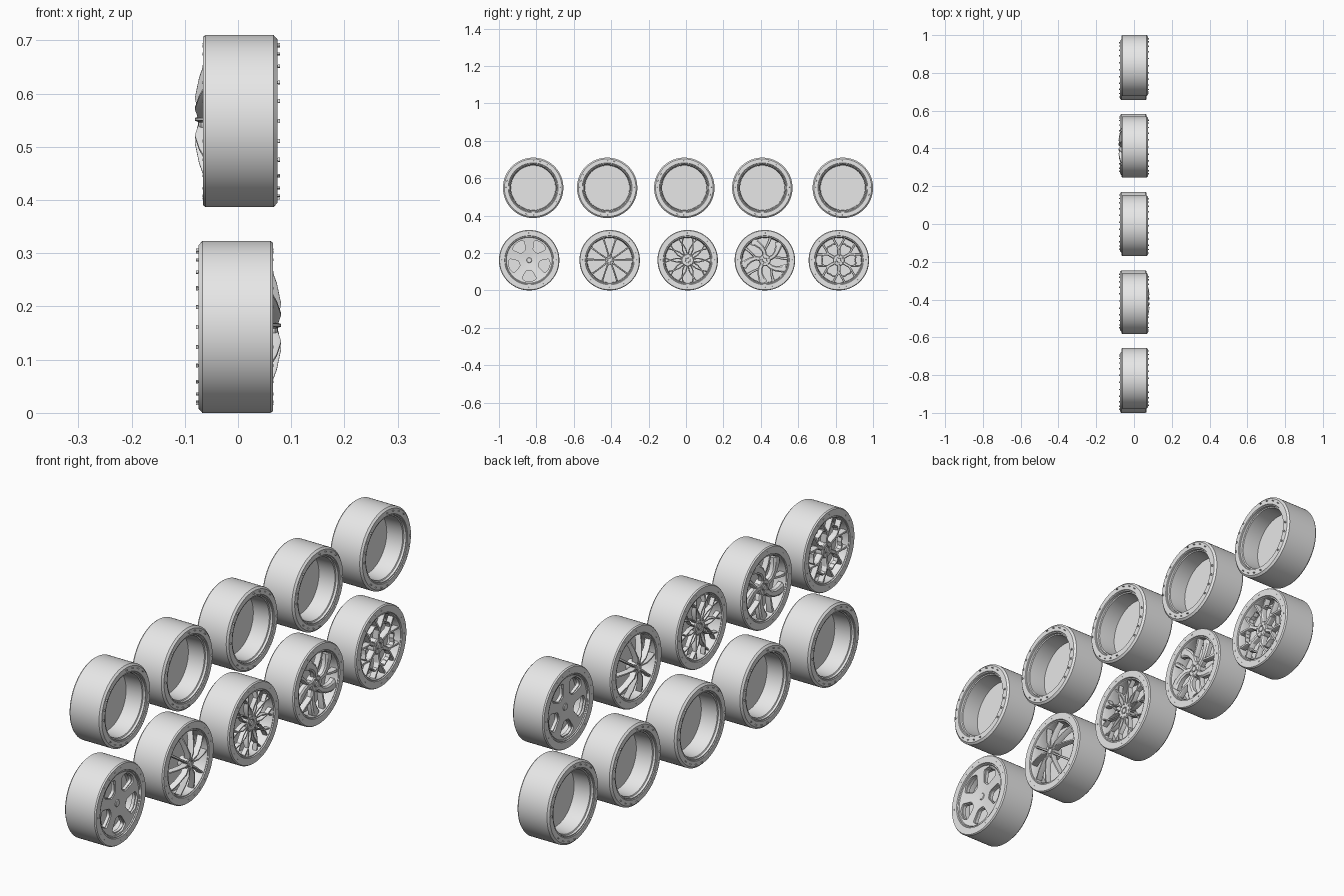
import bpy, bmesh, math
from math import sin, cos, radians, pi

if "Cube" in bpy.data.objects:
    bpy.data.objects.remove(bpy.data.objects["Cube"])

SEG = 96
LOW_Z, HIGH_Z = 0.1615, 0.5485

grey = bpy.data.materials.new("light_grey")
grey.use_nodes = True
grey.diffuse_color = (0.8, 0.8, 0.8, 1)
grey.node_tree.nodes["Principled BSDF"].inputs["Base Color"].default_value = (0.8, 0.8, 0.8, 1)


def polar(x, r, deg):
    """Point at radius r in the wheel plane; the axle runs along x."""
    return (x, r * cos(radians(deg)), r * sin(radians(deg)))


def lathe(bm, profile, closed=False):
    """Revolve (x, radius) points round the axle."""
    rings = [[bm.verts.new(polar(x, r, 360 * i / SEG)) for i in range(SEG)] for x, r in profile]
    pairs = list(zip(rings, rings[1:]))
    if closed:
        pairs.append((rings[-1], rings[0]))
    for a, b in pairs:
        for i in range(SEG):
            j = (i + 1) % SEG
            bm.faces.new((a[i], a[j], b[j], b[i]))
    if not closed:
        bm.faces.new(rings[0])
        bm.faces.new(rings[-1])


def bar(bm, path, depth=0.022, turn=0):
    """Chamfered spoke through (radius, angle, half width, front x) points."""
    pts = [polar(x, r, a + turn) for r, a, w, x in path]
    rings = []
    for i, (p, (r, a, w, x)) in enumerate(zip(pts, path)):
        p0, p1 = pts[max(i - 1, 0)], pts[min(i + 1, len(pts) - 1)]
        ty, tz = p1[1] - p0[1], p1[2] - p0[2]
        length = math.hypot(ty, tz)
        ny, nz = -tz / length, ty / length
        section = [(-.6, 0), (.6, 0), (1, -.005), (1, -depth), (-1, -depth), (-1, -.005)]
        rings.append([bm.verts.new((x + dx, p[1] + ny * s * w, p[2] + nz * s * w)) for s, dx in section])
    for a, b in zip(rings, rings[1:]):
        for i in range(6):
            j = (i + 1) % 6
            bm.faces.new((a[i], a[j], b[j], b[i]))
    bm.faces.new(rings[0])
    bm.faces.new(rings[-1])


def bolts(bm, count, radius, x, size=0.0035):
    for k in range(count):
        c = polar(x, radius, 360 * (k + .5) / count)
        bar(bm, [(radius - size, 360 * (k + .5) / count, size, x),
                 (radius + size, 360 * (k + .5) / count, size, x)], 0.012)


def hub(bm, radius, x, depth=0.03):
    """Round hub with a raised centre cap."""
    lathe(bm, [(x - depth, radius), (x - .004, radius), (x, radius - .004), (x, .015),
               (x - .003, .014), (x - .003, .011), (x + .001, .010)])


def make(name, bm):
    bmesh.ops.recalc_face_normals(bm, faces=bm.faces)
    mesh = bpy.data.meshes.new(name)
    bm.to_mesh(mesh)
    bm.free()
    obj = bpy.data.objects.new(name, mesh)
    bpy.context.collection.objects.link(obj)
    mesh.materials.append(grey)
    return obj


def smooth(obj):
    bpy.ops.object.select_all(action='DESELECT')
    obj.select_set(True)
    bpy.context.view_layer.objects.active = obj
    bpy.ops.object.shade_smooth_by_angle(angle=radians(30))


def cut(obj, cutter):
    """Subtract the cutter and drop it."""
    mod = obj.modifiers.new("cut", 'BOOLEAN')
    mod.operation, mod.object = 'DIFFERENCE', cutter
    graph = bpy.context.evaluated_depsgraph_get()
    mesh = bpy.data.meshes.new_from_object(obj.evaluated_get(graph))
    obj.modifiers.clear()
    obj.data = mesh
    bpy.data.objects.remove(cutter)


def hole_cutter(grow, x0, x1):
    """Five rounded windows, one pointing straight down."""
    bm = bmesh.new()
    for k in range(5):
        mid = -90 + 72 * k
        outline = [(.057 - grow, -15), (.106, -22), (.114 + grow, -9), (.114 + grow, 9),
                   (.106, 22), (.057 - grow, 15)]
        face = bm.faces.new([bm.verts.new(polar(x0, r, mid + a * (1 + grow * 25))) for r, a in outline])
        out = bmesh.ops.bevel(bm, geom=list(face.verts), offset=.008, segments=3,
                              affect='VERTICES', profile=.5)
        flat = [f for f in bm.faces if all(abs(v.co.x - x0) < 1e-6 for v in f.verts)]
        face = max(flat, key=lambda f: f.index if f.index >= 0 else 999)
        new = [f for f in flat if not any(e.is_manifold for e in f.edges)]
        ext = bmesh.ops.extrude_face_region(bm, geom=new, use_keep_orig=True)
        for v in ext["geom"]:
            if isinstance(v, bmesh.types.BMVert):
                v.co.x = x1
    return make("window_cutter", bm)


# Tyre with rim barrel, shared by all wheels
bm = bmesh.new()
lathe(bm, [(-.067, .1615), (.061, .1615), (.066, .158), (.066, .131), (.062, .129),
           (.063, .125), (.056, .121), (.011, .119), (-.060, .122), (-.062, .126),
           (-.071, .127), (-.071, .131), (-.074, .133), (-.074, .154)], closed=True)
tyre = make("tyre_and_rim", bm)
smooth(tyre)

# Plain raised ticks on both sidewalls
bm = bmesh.new()
for x in (.067, -.0735):
    for k in range(24):
        if k % 6 < 4:
            bar(bm, [(.144, k * 15, .0035, x), (.147, k * 15, .0035, x)], .0015)
ticks = make("sidewall_ticks", bm)

# Disc closing the barrel
bm = bmesh.new()
lathe(bm, [(.009, .121), (.013, .121)])
plate = make("inner_disc", bm)

# Five-window face
bm = bmesh.new()
lathe(bm, [(.038, .122), (.060, .122), (.058, .112), (.055, .050), (.050, .022), (.050, .014),
           (.053, .012)])
windowed = make("five_window_face", bm)
cut(windowed, hole_cutter(.004, .051, .09))
cut(windowed, hole_cutter(0, .02, .09))

# Thin paired spokes, rising towards the hub
bm = bmesh.new()
for k in range(5):
    for s in (-1, 1):
        bar(bm, [(.016, s * 12, .005, .075), (.045, s * 14, .0042, .081), (.085, s * 15.5, .004, .073),
                 (.122, s * 16.5, .005, .060)], .024, 90 + 72 * k)
hub(bm, .024, .074, .04)
bolts(bm, 5, .019, .077, .002)
thin = make("thin_spoke_face", bm)

# Crossed mesh spokes
bm = bmesh.new()
for k in range(10):
    for s in (-1, 1):
        bar(bm, [(.030, s * 4, .0035, .054), (.060, s * 9, .003, .058), (.090, s * 17, .003, .060),
                 (.122, s * 24, .0035, .060)], .018, 90 + 36 * k)
hub(bm, .034, .056)
bolts(bm, 10, .027, .059, .002)
mesh_face = make("crossed_mesh_face", bm)

# Swept turbine blades, each with a trailing arm
bm = bmesh.new()
for k in range(5):
    bar(bm, [(.022, 0, .012, .054), (.050, 6, .012, .059), (.075, 16, .014, .061),
             (.100, 26, .018, .062), (.122, 34, .021, .060)], .022, 90 + 72 * k)
    bar(bm, [(.045, 8, .006, .056), (.070, -6, .006, .059), (.095, -12, .007, .060),
             (.122, -14, .009, .060)], .022, 90 + 72 * k)
hub(bm, .032, .056)
bolts(bm, 5, .023, .058)
turbine = make("turbine_face", bm)

# Forked spokes with small braces between the forks
bm = bmesh.new()
for k in range(6):
    bar(bm, [(.022, 0, .009, .054), (.075, 0, .008, .060)], .024, 90 + 60 * k)
    for s in (-1, 1):
        bar(bm, [(.062, 0, .006, .059), (.088, s * 9, .0055, .061), (.122, s * 15, .006, .060)],
            .022, 90 + 60 * k)
        bar(bm, [(.085, s * 8, .004, .059), (.092, s * 19, .004, .059), (.088, s * 30, .004, .059)],
            .018, 90 + 60 * k)
hub(bm, .032, .056)
bolts(bm, 6, .023, .058)
forked = make("forked_spoke_face", bm)

# Lower row faces +x; the upper row is the same row turned half round
faces = [windowed, thin, mesh_face, turbine, forked]
for face in faces:
    smooth(face)
for face, y in zip(faces, (-.8385, -.408, .009, .4215, .817)):
    for row, z, turn in (("lower", LOW_Z, 0), ("upper", HIGH_Z, pi)):
        for part in (tyre, ticks, plate, face):
            copy = bpy.data.objects.new(f"{row}_{face.name}_{part.name}" if part != face
                                        else f"{row}_{face.name}", part.data)
            copy.location = (0, -y if turn else y, z)
            copy.rotation_euler.z = turn
            bpy.context.collection.objects.link(copy)
for part in faces + [tyre, ticks, plate]:
    bpy.data.objects.remove(part)
